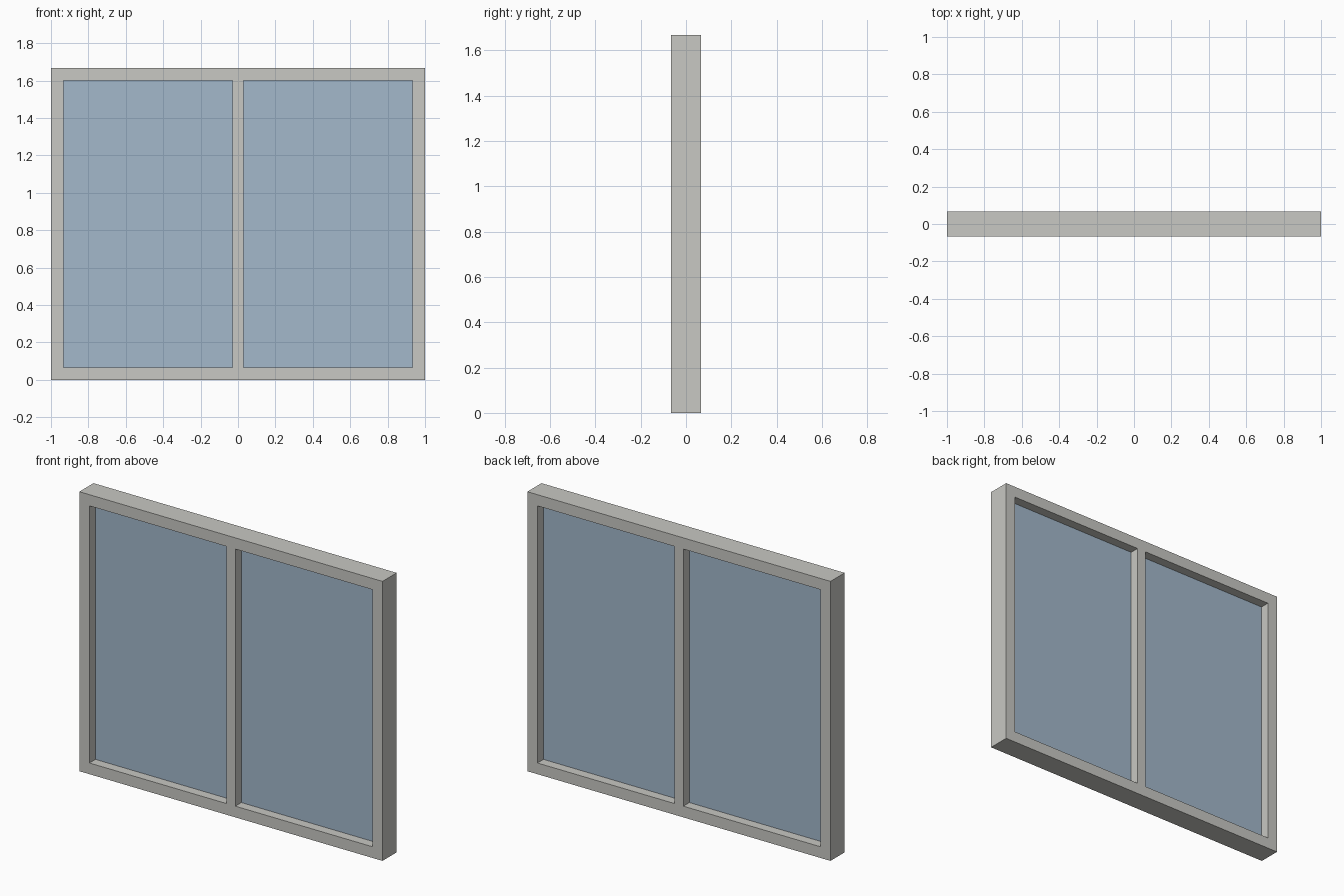
import bpy, bmesh

if "Cube" in bpy.data.objects:
    bpy.data.objects.remove(bpy.data.objects["Cube"])

W, H, D = 1.0, 1.6667, 0.0667      # half width, height, half depth
RAIL, MULLION = 0.0667, 0.0292     # rail width, half mullion width
GLASS = 0.01                       # half glass thickness


def srgb(r, g, b):
    return tuple(((c / 255 + 0.055) / 1.055) ** 2.4 for c in (r, g, b)) + (1,)


def material(name, rgb):
    m = bpy.data.materials.new(name)
    m.diffuse_color = srgb(*rgb)
    m.use_nodes = True
    m.node_tree.nodes["Principled BSDF"].inputs["Base Color"].default_value = m.diffuse_color
    return m


def slab(name, cells, half_depth, mat):
    """Extrude a set of front rectangles (x0, x1, z0, z1) into one solid."""
    bm = bmesh.new()
    for x0, x1, z0, z1 in cells:
        bm.faces.new([bm.verts.new((x, -half_depth, z))
                      for x, z in ((x0, z0), (x1, z0), (x1, z1), (x0, z1))])
    bmesh.ops.remove_doubles(bm, verts=bm.verts, dist=1e-5)
    ext = bmesh.ops.extrude_face_region(bm, geom=bm.faces[:], use_keep_orig=True)
    verts = [v for v in ext["geom"] if isinstance(v, bmesh.types.BMVert)]
    bmesh.ops.translate(bm, verts=verts, vec=(0, 2 * half_depth, 0))
    bmesh.ops.recalc_face_normals(bm, faces=bm.faces)
    mesh = bpy.data.meshes.new(name)
    bm.to_mesh(mesh)
    bm.free()
    mesh.materials.append(mat)
    obj = bpy.data.objects.new(name, mesh)
    bpy.context.collection.objects.link(obj)
    return obj


frame_mat = material("warm grey frame", (200, 200, 195))
glass_mat = material("blue glass", (163, 184, 203))

# Frame: grid of cells with the two openings left out
xs = [-W, -W + RAIL, -MULLION, MULLION, W - RAIL, W]
zs = [0, RAIL, H - RAIL, H]
grid = {(i, j): (xs[i], xs[i + 1], zs[j], zs[j + 1])
        for i in range(5) for j in range(3)}
openings = [(1, 1), (3, 1)]
slab("window_frame", [c for k, c in grid.items() if k not in openings], D, frame_mat)

# Glass panes fill the openings
for side, key in zip(("left", "right"), openings):
    slab(side + "_glass_pane", [grid[key]], GLASS, glass_mat)
